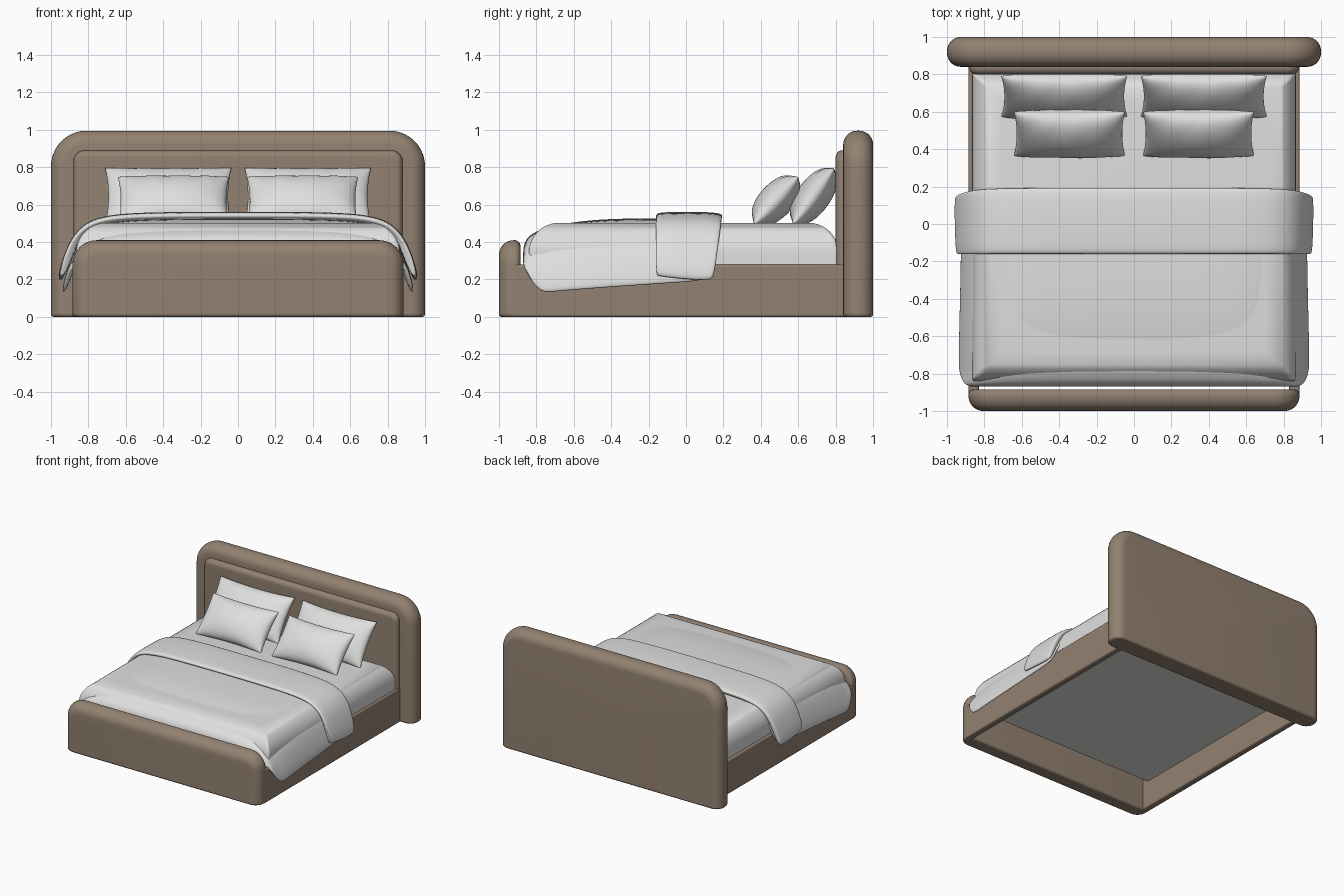
import bpy, bmesh, math
from mathutils import Matrix

if "Cube" in bpy.data.objects:
    bpy.data.objects.remove(bpy.data.objects["Cube"])


def material(name, rgb):
    m = bpy.data.materials.new(name)
    m.use_nodes = True
    m.diffuse_color = (*rgb, 1)
    bsdf = m.node_tree.nodes["Principled BSDF"]
    bsdf.inputs["Base Color"].default_value = (*rgb, 1)
    bsdf.inputs["Roughness"].default_value = 0.8
    return m


BROWN = material("taupe fabric", (0.29, 0.22, 0.165))
WHITE = material("white linen", (0.74, 0.74, 0.735))


def finish(bm, name, mat, angle=40):
    me = bpy.data.meshes.new(name)
    bm.to_mesh(me)
    bm.free()
    ob = bpy.data.objects.new(name, me)
    bpy.context.collection.objects.link(ob)
    me.materials.append(mat)
    bpy.ops.object.select_all(action='DESELECT')
    ob.select_set(True)
    bpy.context.view_layer.objects.active = ob
    bpy.ops.object.shade_smooth_by_angle(angle=math.radians(angle))
    return ob


def soften(ob, width):
    b = ob.modifiers.new("soft_edges", 'BEVEL')
    b.width, b.segments = width, 3
    b.limit_method, b.angle_limit = 'ANGLE', math.radians(50)


def box(bm, x0, x1, y0, y1, z0, z1):
    mat = Matrix.Translation(((x0 + x1) / 2, (y0 + y1) / 2, (z0 + z1) / 2))
    mat = mat @ Matrix.Diagonal((x1 - x0, y1 - y0, z1 - z0, 1))
    return bmesh.ops.create_cube(bm, size=1, matrix=mat)


def board(name, half, z0, z1, y0, y1, corner, front, back):
    """Upright padded board: rounded top corners, soft front and back rims."""
    bm = bmesh.new()
    outline = [(-half, z0), (half, z0)]
    for side, start in ((1, 0), (-1, 90)):
        for k in range(11):
            a = math.radians(start + 9 * k)
            outline.append((side * (half - corner) + corner * math.cos(a),
                            z1 - corner + corner * math.sin(a)))
    face = bm.faces.new([bm.verts.new((x, y0, z)) for x, z in outline])
    ext = bmesh.ops.extrude_face_region(bm, geom=[face])
    for v in ext["geom"]:
        if isinstance(v, bmesh.types.BMVert):
            v.co.y = y1
    bmesh.ops.recalc_face_normals(bm, faces=bm.faces[:])
    for y, radius in ((y0, front), (y1, back)):
        rim = [e for e in bm.edges
               if all(abs(v.co.y - y) < 1e-4 for v in e.verts)
               and any(v.co.z > z0 + 1e-4 for v in e.verts)]
        bmesh.ops.bevel(bm, geom=rim, offset=radius, segments=7,
                        profile=0.5, affect='EDGES', clamp_overlap=False)
    soften(finish(bm, name, BROWN), 0.015)


# Upholstered frame
board("headboard", 1.0, 0, 0.995, 0.84, 1.0, 0.19, 0.075, 0.075)
board("headboard_panel", 0.88, 0.2, 0.89, 0.8, 0.9, 0.06, 0.035, 0.01)
board("footboard", 0.885, 0, 0.41, -1.0, -0.885, 0.13, 0.08, 0.03)
for side, label in ((1, "left"), (-1, "right")):
    bm = bmesh.new()
    xs = sorted((side * 0.83, side * 0.885))
    box(bm, *xs, -0.93, 0.86, 0, 0.28)
    soften(finish(bm, label + "_rail", BROWN), 0.012)

# Mattress with a softly rounded top
bm = bmesh.new()
box(bm, -0.865, 0.865, -0.84, 0.815, 0.22, 0.503)
top = [e for e in bm.edges if all(v.co.z > 0.4 for v in e.verts)]
bmesh.ops.bevel(bm, geom=top, offset=0.16, segments=10, profile=0.5, affect='EDGES')
soften(finish(bm, "mattress", WHITE), 0.015)

# Half section of draped cloth: distance from the middle, share of the drop
DRAPE = [(0, 1), (0.3, 1), (0.55, 0.985), (0.68, 0.95), (0.78, 0.87),
         (0.85, 0.7), (0.9, 0.45), (0.95, 0)]


def drape(name, rows, thick, slant):
    """Cloth lofted over rows of (y, top z, hem z, width factor)."""
    section = [(-x, f) for x, f in reversed(DRAPE[1:])] + DRAPE
    bm = bmesh.new()
    grid = [[bm.verts.new((x * w, y - (slant * (1 - f) if y > 0 else 0),
                           hem + (crown - hem) * f)) for x, f in section]
            for y, crown, hem, w in rows]
    for a, b in zip(grid, grid[1:]):
        for i in range(len(section) - 1):
            bm.faces.new((a[i], b[i], b[i + 1], a[i + 1]))
    ob = finish(bm, name, WHITE, 180)
    s = ob.modifiers.new("thickness", 'SOLIDIFY')
    s.thickness, s.offset = thick, -1
    sub = ob.modifiers.new("smooth", 'SUBSURF')
    sub.levels = sub.render_levels = 2


drape("duvet", [(0.18, 0.515, 0.2, 0.985), (0, 0.525, 0.185, 0.985),
                (-0.3, 0.527, 0.165, 0.99), (-0.5, 0.52, 0.15, 0.995),
                (-0.7, 0.492, 0.135, 1), (-0.78, 0.467, 0.125, 1),
                (-0.84, 0.435, 0.22, 0.98), (-0.87, 0.39, 0.27, 0.95),
                (-0.872, 0.3, 0.24, 0.9)], 0.03, 0.03)
drape("folded_cover", [(0.2, 0.54, 0.21, 1.02), (0.18, 0.557, 0.195, 1.025),
                       (0.05, 0.563, 0.2, 1.025), (-0.12, 0.56, 0.215, 1.02),
                       (-0.155, 0.555, 0.22, 1.015), (-0.165, 0.535, 0.225, 1.01)],
      0.04, 0.05)


def pillow(name, x, y, z, half_w, half_h, puff, lean):
    """Two bulged sheets joined at a seam with pointed corners."""
    bm = bmesh.new()
    n, m = 36, 22
    for face in (1, -1):
        rows = []
        for j in range(m + 1):
            v = -math.cos(math.pi * j / m)
            row = []
            for i in range(n + 1):
                u = -math.cos(math.pi * i / n)
                body = max(0, (1 - u * u) * (1 - v * v))
                crease = 0.006 * math.sin(9 * u + 4 * v * u) * v * v * body ** 0.5
                row.append(bm.verts.new((half_w * u * (1 - 0.05 * (1 - v * v)),
                                         half_h * v * (1 - 0.08 * (1 - u * u)),
                                         face * (puff * body ** 0.45 + crease))))
            rows.append(row)
        for a, b in zip(rows, rows[1:]):
            for i in range(n):
                bm.faces.new((a[i], a[i + 1], b[i + 1], b[i]))
    bmesh.ops.remove_doubles(bm, verts=bm.verts[:], dist=1e-5)
    bmesh.ops.recalc_face_normals(bm, faces=bm.faces[:])
    ob = finish(bm, name, WHITE, 75)
    ob.location = (x, y, z)
    ob.rotation_euler.x = math.radians(lean)


# Two pillows on each side
for side, label in ((1, "left"), (-1, "right")):
    pillow(label + "_back_pillow", side * 0.373, 0.682, 0.645, 0.337, 0.185, 0.09, 54)
    pillow(label + "_front_pillow", side * 0.345, 0.482, 0.622, 0.297, 0.172, 0.092, 47)
